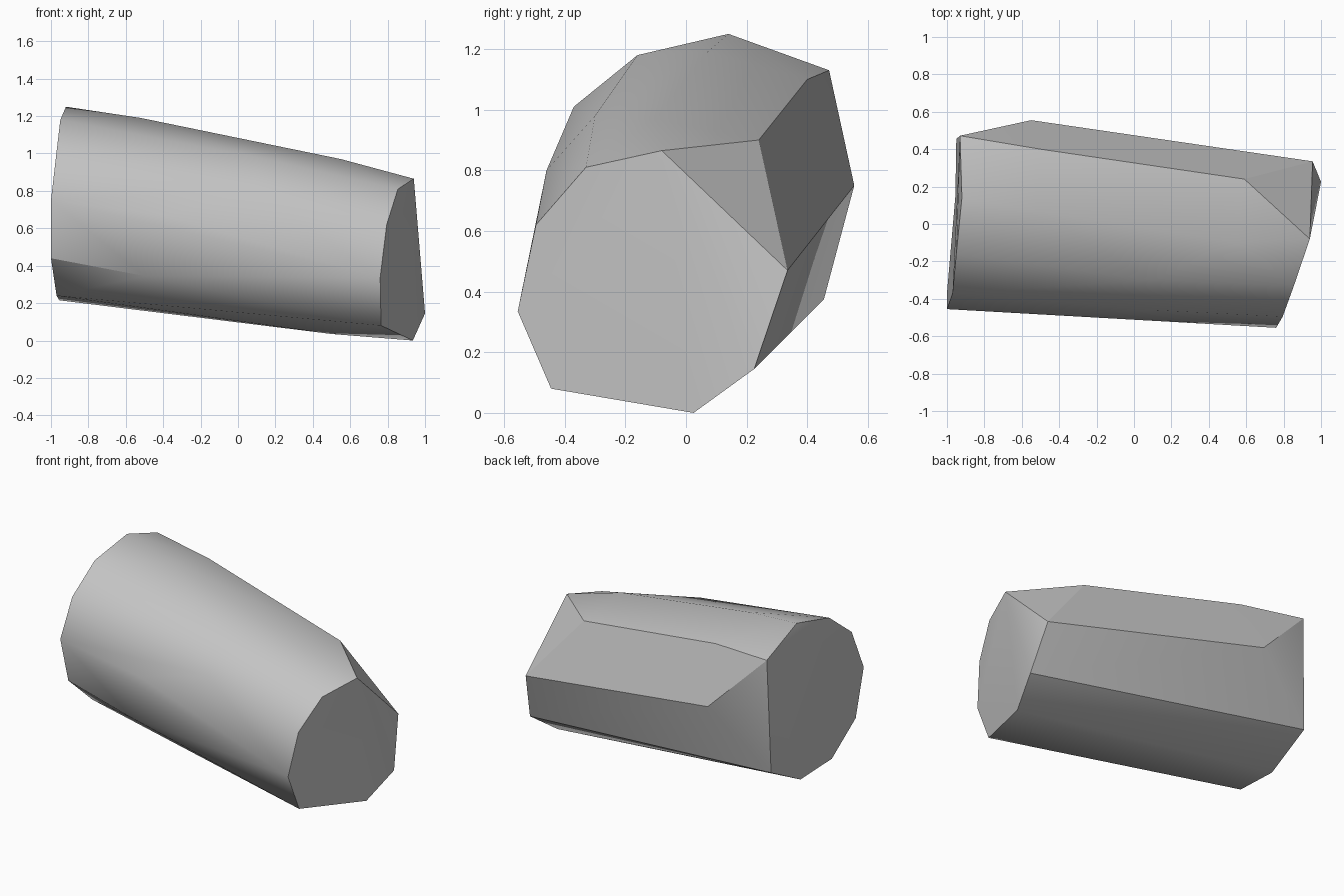
import bpy
import bmesh
import math

cube = bpy.data.objects.get("Cube")
if cube:
    bpy.data.objects.remove(cube, do_unlink=True)

# One plain stone colour
stone = bpy.data.materials.new("stone_grey")
stone.use_nodes = True
colour = (0.55, 0.55, 0.55, 1)
stone.diffuse_color = colour
stone.node_tree.nodes["Principled BSDF"].inputs["Base Color"].default_value = colour

# Slanted cut end on the +x side
narrow_end = [
    (.94, -.08, .865), (.855, -.33, .81), (.795, -.495, .62), (.76, -.555, .335),
    (.765, -.445, .08), (.935, .025, 0), (1, .225, .145), (.955, .335, .47),
]
# Broad cut end on the -x side
broad_end = [
    (-.93, .472, 1.13), (-.92, .14, 1.25), (-.95, -.16, 1.18), (-.97, -.37, 1.01),
    (-1, -.455, .75), (-1, -.37, .44), (-.97, -.16, .24), (-.955, .15, .215),
    (-.95, .455, .375),
]
# Back ridges, then the slight bulges along the top, front and underside
ridges = [(-.55, .555, .75), (-.5, .4, 1.1), (.59, .24, .9)]
bulges = [
    (-.52, .07, 1.19), (.55, -.1, .97), (.1, -.3, .98), (.1, -.46, .8),
    (-.4, -.48, .67), (-.5, -.42, .345), (.1, -.42, .22), (.5, 0, .035),
]

# Chipped stone block wrapped tightly around the corners
bm = bmesh.new()
for corner in narrow_end + broad_end + ridges + bulges:
    bm.verts.new(corner)
hull = bmesh.ops.convex_hull(bm, input=bm.verts[:])
loose = [v for v in bm.verts if not v.link_faces]
bmesh.ops.delete(bm, geom=loose, context='VERTS')
bmesh.ops.recalc_face_normals(bm, faces=bm.faces[:])

# Merge the nearly flat triangles on the two cut ends
end_edges = [e for e in bm.edges if len(e.link_faces) == 2
             and all(abs(f.normal.x) > .75 for f in e.link_faces)]
bmesh.ops.dissolve_limit(bm, angle_limit=math.radians(8),
                         verts=[], edges=end_edges)

mesh = bpy.data.meshes.new("stone_block")
bm.to_mesh(mesh)
bm.free()
mesh.materials.append(stone)
block = bpy.data.objects.new("stone_block", mesh)
bpy.context.collection.objects.link(block)

# Soft body with crisp cut edges
bpy.ops.object.select_all(action='DESELECT')
block.select_set(True)
bpy.context.view_layer.objects.active = block
bpy.ops.object.shade_smooth_by_angle(angle=math.radians(30))
